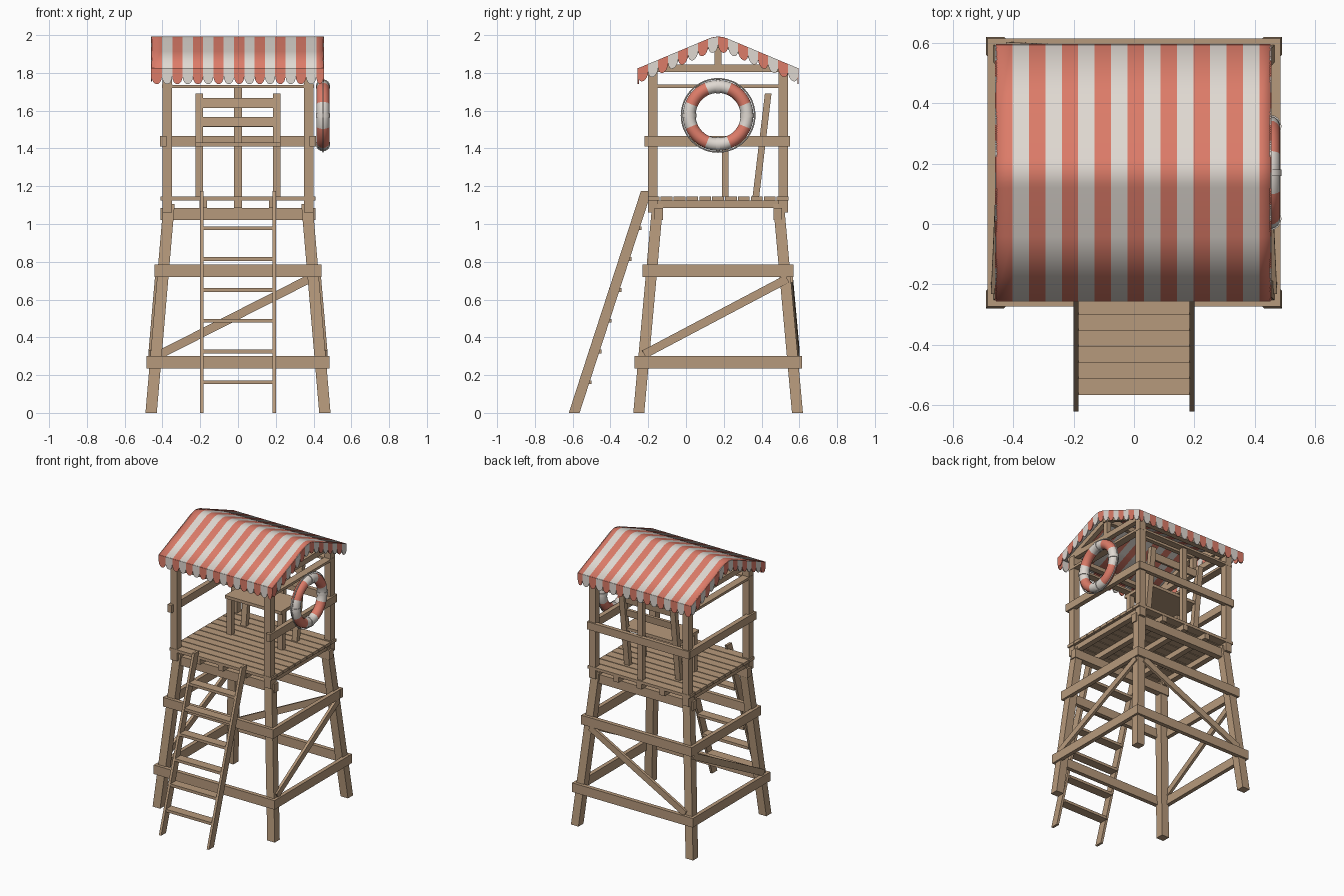
import bpy, bmesh, math
from mathutils import Vector, Matrix

cube = bpy.data.objects.get("Cube")
if cube:
    bpy.data.objects.remove(cube, do_unlink=True)


def material(name, rgb):
    m = bpy.data.materials.new(name)
    m.use_nodes = True
    m.diffuse_color = (*rgb, 1)
    m.node_tree.nodes["Principled BSDF"].inputs["Base Color"].default_value = (*rgb, 1)
    return m


WOOD = material("tan wood", (0.47, 0.32, 0.20))
RED = material("coral red", (0.72, 0.20, 0.14))
WHITE = material("off white", (0.74, 0.69, 0.64))
CY = 0.17  # tower centre in y


def add_object(name, bm, mats):
    bmesh.ops.recalc_face_normals(bm, faces=bm.faces)
    mesh = bpy.data.meshes.new(name)
    bm.to_mesh(mesh)
    bm.free()
    for m in mats:
        mesh.materials.append(m)
    ob = bpy.data.objects.new(name, mesh)
    bpy.context.collection.objects.link(ob)
    return ob


def block(name, x0, x1, y0, y1, z0, z1):
    bm = bmesh.new()
    bmesh.ops.create_cube(bm, size=1)
    for v in bm.verts:
        v.co = Vector((x1 if v.co.x > 0 else x0, y1 if v.co.y > 0 else y0,
                       z1 if v.co.z > 0 else z0))
    return add_object(name, bm, [WOOD])


def leaning_post(name, bottom, top, wx, wy):
    """Post with level ends that leans from bottom to top."""
    bm = bmesh.new()
    bmesh.ops.create_cube(bm, size=1)
    for v in bm.verts:
        end = Vector(top if v.co.z > 0 else bottom)
        v.co = end + Vector((v.co.x * wx, v.co.y * wy, 0))
    return add_object(name, bm, [WOOD])


def beam(name, a, b, thick, deep, side):
    """Plank from a to b; thick is measured along the side direction."""
    a, b, side = Vector(a), Vector(b), Vector(side)
    along = (b - a).normalized()
    side = (side - along * side.dot(along)).normalized()
    up = along.cross(side)
    bm = bmesh.new()
    bmesh.ops.create_cube(bm, size=1)
    for v in bm.verts:
        v.co = (a + b) / 2 + along * v.co.x * (b - a).length + side * v.co.y * thick + up * v.co.z * deep
    return add_object(name, bm, [WOOD])


# Half distances from the tower centre to the outer leg faces at height z
def half_x(z):
    return 0.49 - 0.095 * z / 1.1


def half_y(z):
    return 0.45 - 0.1 * z / 1.1


# Splayed legs and upper corner posts
for sx in (-1, 1):
    for sy in (-1, 1):
        leaning_post("leg", (sx * 0.46, CY + sy * 0.42, 0),
                     (sx * 0.365, CY + sy * 0.32, 1.105), 0.06, 0.058)
        px, py = sx * 0.375, CY + sy * 0.345
        block("corner_post", px - 0.025, px + 0.025, py - 0.025, py + 0.025, 1.06, 1.82)

# Two rings of horizontal beams around the legs
for z in (0.268, 0.753):
    hx, hy = half_x(z) + 0.003, half_y(z) + 0.003
    for s in (-1, 1):
        beam("cross_beam", (-hx - 0.015, CY + s * hy, z), (hx + 0.015, CY + s * hy, z), 0.03, 0.066, (0, 1, 0))
        beam("side_beam", (s * hx, CY - hy - 0.015, z), (s * hx, CY + hy + 0.015, z), 0.029, 0.065, (1, 0, 0))

# Diagonal braces on both sides and the back
LOW, HIGH = 0.31, 0.71
for s in (-1, 1):
    beam("side_brace", (s * half_x(LOW), CY - half_y(LOW) + 0.03, LOW),
         (s * half_x(HIGH), CY + half_y(HIGH) - 0.02, HIGH), 0.02, 0.045, (1, 0, 0))
beam("back_brace", (-half_x(LOW) + 0.05, CY + half_y(LOW), LOW),
     (half_x(HIGH) - 0.05, CY + half_y(HIGH), HIGH), 0.02, 0.045, (0, 1, 0))

# Floor: bearers, joists and planks
for s in (-1, 1):
    y = CY + s * 0.315
    block("floor_bearer", -0.41, 0.41, y - 0.023, y + 0.023, 1.02, 1.085)
for i in range(5):
    x = -0.37 + 0.185 * i
    block("joist", x - 0.02, x + 0.02, CY - 0.37, CY + 0.37, 1.085, 1.124)
PLANKS = 11
pitch = 0.75 / PLANKS
for i in range(PLANKS):
    y = CY - 0.375 + pitch * i
    block("floor_plank", -0.41, 0.41, y + 0.003, y + pitch - 0.003, 1.124, 1.145)

# Railing, back post and top plates
block("back_post", -0.02, 0.02, CY + 0.325, CY + 0.36, 1.09, 1.73)
block("back_rail", -0.41, 0.41, CY + 0.35, CY + 0.38, 1.411, 1.466)
for s in (-1, 1):
    x = s * 0.395
    block("side_rail", x - 0.017, x + 0.017, CY - 0.39, CY + 0.375, 1.41, 1.465)
    block("side_plate", s * 0.375 - 0.027, s * 0.375 + 0.027, CY - 0.37, CY + 0.37, 1.72, 1.738)
    y = CY + s * 0.345
    block("cross_plate", -0.4, 0.4, y - 0.026, y + 0.026, 1.721, 1.737)
    block("eave_beam", -0.4, 0.4, y - 0.02, y + 0.02, 1.79, 1.82)

# Roof trusses
for s in (-1, 1):
    x = s * 0.375
    block("tie_beam", x - 0.018, x + 0.018, CY - 0.36, CY + 0.36, 1.805, 1.845)
    block("king_post", x - 0.017, x + 0.017, CY - 0.018, CY + 0.018, 1.845, 1.96)
    for t in (-1, 1):
        beam("rafter", (x, CY + t * 0.39, 1.81), (x, CY, 1.965), 0.034, 0.035, (1, 0, 0))
block("ridge_beam", -0.4, 0.4, CY - 0.015, CY + 0.015, 1.935, 1.975)

# Ladder
FOOT, HEAD, HEAD_Z = -0.592, -0.21, 1.175
for s in (-1, 1):
    leaning_post("ladder_rail", (s * 0.192, FOOT, 0), (s * 0.192, HEAD, HEAD_Z), 0.018, 0.057)
for i in range(6):
    z = 0.162 + 0.163 * i
    y = FOOT + (HEAD - FOOT) * z / HEAD_Z
    block("ladder_tread", -0.185, 0.185, y - 0.026, y + 0.04, z - 0.01, z + 0.01)

# Lookout chair
for s in (-1, 1):
    block("chair_front_leg", s * 0.205 - 0.02, s * 0.205 + 0.02, 0.19, 0.225, 1.145, 1.41)
    leaning_post("chair_upright", (s * 0.205, 0.37, 1.145), (s * 0.205, 0.435, 1.69), 0.042, 0.035)
block("chair_seat", -0.225, 0.225, 0.17, 0.415, 1.41, 1.432)
for z in (1.54, 1.64):
    y = 0.37 + 0.065 * (z - 1.145) / 0.545
    beam("chair_slat", (-0.19, y - 0.008, z), (0.19, y - 0.008, z), 0.018, 0.052, (0, 1, -0.12))

# Striped canopy with a softly rounded ridge
X0, X1, STRIPE = -0.457, 0.452, 0.0545
EAVE, EAVE_Z, SLOPE = 0.423, 1.825, 0.42


def roof_z(y):
    d = abs(y - CY)
    soft = 0.05
    lift = max(0.0, soft - d) ** 2 / (2 * soft) * SLOPE
    return EAVE_Z + (EAVE - d) * SLOPE - lift


ROOF_Y = [CY + d * EAVE for d in (-1, -0.5, -0.12, -0.08, -0.04, 0, 0.04, 0.08, 0.12, 0.5, 1)]
STRIPES = math.ceil((X1 - X0) / STRIPE)
bm = bmesh.new()
for i in range(STRIPES):
    a, b = X0 + i * STRIPE, min(X0 + (i + 1) * STRIPE, X1)
    for y, w in zip(ROOF_Y, ROOF_Y[1:]):
        f = bm.faces.new([bm.verts.new(p) for p in (
            (a, y, roof_z(y)), (b, y, roof_z(y)), (b, w, roof_z(w)), (a, w, roof_z(w)))])
        f.material_index = i % 2
bmesh.ops.remove_doubles(bm, verts=bm.verts, dist=0.0005)
canopy = add_object("canopy", bm, [RED, WHITE])
mod = canopy.modifiers.new("thickness", "SOLIDIFY")
mod.thickness = 0.006


def tooth(bm, a, b, drop, index):
    """Hanging flap with a rounded lower edge between top points a and b."""
    a, b = Vector(a), Vector(b)
    pts = [a]
    for k in range(9):
        ang = math.pi * k / 8
        p = a.lerp(b, (1 - math.cos(ang)) / 2)
        pts.append(p - Vector((0, 0, drop * (0.5 + 0.5 * math.sin(ang)))))
    f = bm.faces.new([bm.verts.new(p) for p in pts + [b]])
    f.material_index = index


# Scalloped valance on the eaves and gables
bm = bmesh.new()
for s in (-1, 1):
    y = CY + s * EAVE
    for i in range(STRIPES):
        a, b = X0 + i * STRIPE, min(X0 + (i + 1) * STRIPE, X1)
        tooth(bm, (a, y, EAVE_Z), (b, y, EAVE_Z), 0.085, i % 2)
TEETH = 16
for x in (X0, X1):
    for i in range(TEETH):
        y = CY - EAVE + 2 * EAVE * i / TEETH
        w = y + 2 * EAVE / TEETH
        tooth(bm, (x, y, roof_z(y)), (x, w, roof_z(w)), 0.08, i % 2)
valance = add_object("valance", bm, [RED, WHITE])
mod = valance.modifiers.new("thickness", "SOLIDIFY")
mod.thickness = 0.006
mod.offset = 0

# Life ring on the +x side
RING = Vector((0.45, CY, 1.575))
MAJOR = 0.153


def ring(name, major, minor, sides, mats):
    bpy.ops.mesh.primitive_torus_add(location=RING, rotation=(0, math.pi / 2, 0), major_radius=major,
                                     minor_radius=minor, major_segments=48, minor_segments=sides)
    ob = bpy.context.object
    ob.name = name
    for m in mats:
        ob.data.materials.append(m)
    return ob


smooth = [canopy]
life_ring = ring("life_ring", MAJOR, 0.034, 14, [RED, WHITE])
for f in life_ring.data.polygons:
    ang = math.atan2(f.center.y, f.center.x)
    f.material_index = 1 if math.cos(4 * ang) > 0 else 0
smooth += [life_ring, ring("grab_rope", 0.194, 0.004, 6, [WHITE])]

# Cuffs that hold the rope
for k in range(4):
    ang = k * math.pi / 2
    out = Vector((0, math.cos(ang), math.sin(ang)))
    bm = bmesh.new()
    bmesh.ops.create_cone(bm, cap_ends=True, segments=16, radius1=0.038, radius2=0.038, depth=0.022,
                          matrix=Matrix.Translation(RING + out * MAJOR)
                          @ Matrix.Rotation(-ang, 4, "X").inverted())
    smooth.append(add_object("ring_cuff", bm, [WHITE]))

bpy.ops.object.select_all(action="DESELECT")
for ob in smooth:
    ob.select_set(True)
bpy.context.view_layer.objects.active = life_ring
bpy.ops.object.shade_smooth_by_angle(angle=math.radians(35))
